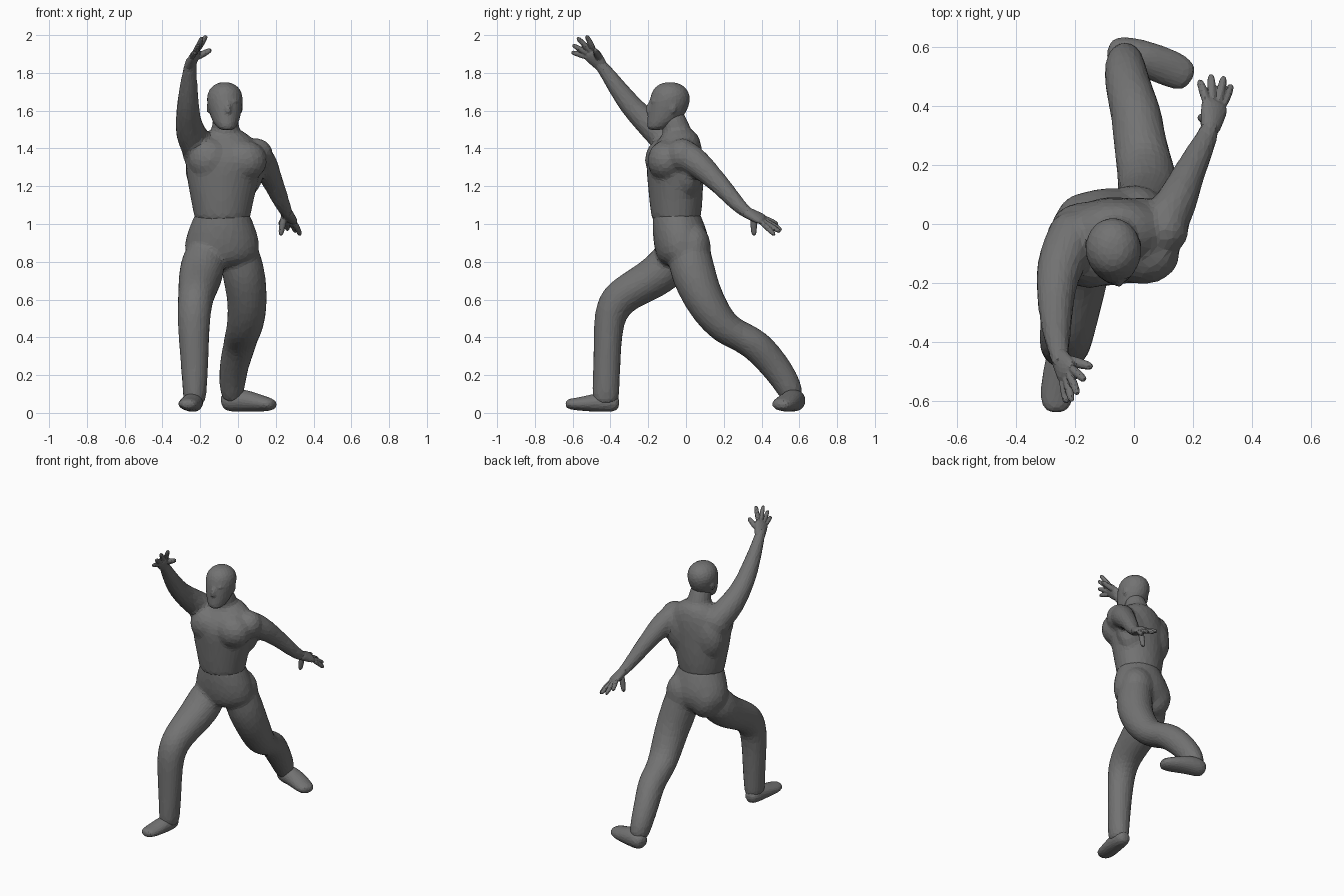
import bpy, bmesh, math
from mathutils import Vector, Matrix

SIDES = 12
GROW = 1.045  # makes up for shrinking under subdivision
DARK = bpy.data.materials.new("dark_grey")
DARK.diffuse_color = (.17, .17, .17, 1)


def tube(bm, sections, ref=(1, 0, 0), axis=None):
    """Loft of ellipses; a section is x, y, z, half width along ref, half depth."""
    pts = [Vector(s[:3]) for s in sections]
    rings = []
    for i, s in enumerate(sections):
        t = Vector(axis) if axis else pts[min(i + 1, len(pts) - 1)] - pts[max(i - 1, 0)]
        t.normalize()
        side = Vector(ref)
        side = (side - t * side.dot(t)).normalized()
        up = t.cross(side)
        ra, rb = s[3] * GROW, (s[4] if len(s) > 4 else s[3]) * GROW
        rings.append([bm.verts.new(pts[i] + side * ra * math.cos(a) + up * rb * math.sin(a))
                      for a in (2 * math.pi * k / SIDES for k in range(SIDES))])
    for a, b in zip(rings, rings[1:]):
        for k in range(SIDES):
            n = (k + 1) % SIDES
            bm.faces.new((a[k], a[n], b[n], b[k]))
    bm.faces.new(rings[0][::-1])
    bm.faces.new(rings[-1])


def blob(bm, centre, size):
    m = Matrix.Translation(centre) @ Matrix.Diagonal((*size, 1))
    bmesh.ops.create_uvsphere(bm, u_segments=12, v_segments=8, radius=1.06, matrix=m)


def finish(name, bm, voxel, smooth=4, keep=.12):
    """Fuse the overlapping volumes into one skin, then reduce it to flat facets."""
    bmesh.ops.recalc_face_normals(bm, faces=bm.faces[:])
    mesh = bpy.data.meshes.new(name)
    bm.to_mesh(mesh)
    bm.free()
    mesh.materials.append(DARK)
    ob = bpy.data.objects.new(name, mesh)
    bpy.context.collection.objects.link(ob)
    sub = ob.modifiers.new("round", 'SUBSURF')
    sub.levels = sub.render_levels = 2
    r = ob.modifiers.new("fuse", 'REMESH')
    r.mode, r.voxel_size = 'VOXEL', voxel
    s = ob.modifiers.new("soften", 'SMOOTH')
    s.factor, s.iterations = 0.5, smooth
    ob.modifiers.new("facets", 'DECIMATE').ratio = keep


# Trousers: pelvis, bent front leg, trailing rear leg
bm = bmesh.new()
tube(bm, [(-.083, -.05, 1.075, .14, .12), (-.083, -.05, 1.045, .146, .128),
          (-.083, -.034, .97, .18, .144), (-.085, -.022, .89, .202, .149),
          (-.085, -.022, .81, .192, .13), (-.085, -.022, .77, .1, .08)], axis=(0, 0, -1))
tube(bm, [(-.172, -.03, .88, .1, .1), (-.187, -.09, .775, .12, .118),
          (-.203, -.19, .70, .113, .106), (-.217, -.3, .645, .1, .097),
          (-.227, -.37, .59, .092, .1), (-.234, -.405, .51, .088, .084),
          (-.234, -.415, .4, .081, .075), (-.229, -.42, .22, .071, .071),
          (-.229, -.425, .1, .063, .073), (-.232, -.425, .035, .056, .066)])
tube(bm, [(-.01, .01, .93, .09, .1), (.022, .022, .78, .116, .124),
          (.05, .078, .63, .107, .108), (.047, .143, .52, .102, .098),
          (.033, .213, .44, .094, .085), (.017, .29, .405, .089, .08),
          (.01, .37, .362, .086, .086),
          (-.02, .46, .265, .078, .081), (-.033, .545, .145, .07, .072),
          (-.03, .575, .05, .05, .055)])
blob(bm, (.0, .038, .87), (.11, .095, .13))
blob(bm, (-.15, .015, .87), (.115, .095, .13))
finish("trousers", bm, .012, 12)

# Upper body: torso, chest, shoulders, neck, raised arm, trailing arm
bm = bmesh.new()
tube(bm, [(-.083, -.052, 1.01, .14, .122), (-.083, -.052, 1.03, .148, .13),
          (-.083, -.053, 1.12, .164, .141), (-.08, -.056, 1.23, .19, .147),
          (-.073, -.062, 1.34, .207, .152), (-.068, -.047, 1.41, .19, .13),
          (-.066, -.03, 1.465, .13, .098), (-.066, -.035, 1.505, .078, .072)],
     ref=(1, .12, 0), axis=(0, 0, 1))
blob(bm, (.03, -.105, 1.335), (.125, .1, .105))     # chest
blob(bm, (-.15, -.118, 1.34), (.115, .1, .11))
blob(bm, (.1, -.02, 1.365), (.086, .085, .085))     # shoulders
blob(bm, (-.205, -.04, 1.38), (.09, .085, .1))
blob(bm, (.02, .01, 1.29), (.12, .08, .15))         # shoulder blades
blob(bm, (-.16, -.005, 1.29), (.12, .08, .15))
tube(bm, [(-.065, -.02, 1.4, .085), (-.065, -.043, 1.48, .075),
          (-.067, -.07, 1.55, .069), (-.067, -.08, 1.6, .06)])
tube(bm, [(-.17, -.0, 1.34, .09), (-.215, -.06, 1.41, .09), (-.257, -.15, 1.49, .078),
          (-.265, -.24, 1.57, .064), (-.265, -.3, 1.635, .059), (-.262, -.37, 1.73, .048),
          (-.254, -.44, 1.83, .035), (-.245, -.475, 1.87, .032), (-.24, -.485, 1.885, .022)])
tube(bm, [(.04, -.05, 1.38, .07), (.098, -.005, 1.372, .08), (.138, .06, 1.322, .073),
          (.165, .125, 1.263, .062), (.193, .185, 1.203, .052), (.222, .245, 1.135, .046),
          (.25, .3, 1.075, .036), (.263, .345, 1.048, .031), (.268, .365, 1.04, .022)])
finish("upper_body", bm, .012, 10)

# Head, brow, nose, ears
bm = bmesh.new()
tube(bm, [(-.058, -.165, 1.495, .035, .035), (-.062, -.14, 1.52, .058, .068),
          (-.066, -.11, 1.56, .077, .094), (-.069, -.092, 1.62, .091, .107),
          (-.07, -.083, 1.67, .097, .107), (-.07, -.083, 1.715, .083, .091),
          (-.07, -.085, 1.743, .048, .055), (-.07, -.085, 1.751, .02, .02)],
     ref=(1, .1, 0), axis=(0, 0, 1))
blob(bm, (-.06, -.168, 1.648), (.06, .022, .014))
tube(bm, [(-.055, -.182, 1.655, .012), (-.052, -.2, 1.61, .016), (-.052, -.198, 1.585, .018)])
for x in (-.157, .016):
    blob(bm, (x, -.07, 1.615), (.01, .018, .028))
finish("head", bm, .009, 3, .14)


# Hands: flat palm, four fingers and a thumb
def hand(name, wrist, knuckle, across, tips, thumb):
    bm = bmesh.new()
    wrist, knuckle, across = Vector(wrist), Vector(knuckle), Vector(across).normalized()
    mid = wrist.lerp(knuckle, .55)
    tube(bm, [(*wrist.lerp(mid, -.4), .03, .028), (*wrist.lerp(mid, .2), .037, .028),
              (*mid, .047, .025), (*knuckle, .051, .019)], ref=across)
    for i, tip in enumerate(tips):
        base = knuckle + across * (i - 1.5) * .024
        bend = base.lerp(Vector(tip), .5)
        start = base.lerp(wrist, .25)
        tube(bm, [(*start, .015), (*bend, .0145), (*tip, .012)], ref=across)
    t0 = wrist.lerp(knuckle, .3) - across * .02
    tube(bm, [(*t0, .02), (*t0.lerp(Vector(thumb), .6), .017), (*thumb, .013)], ref=(0, 0, 1))
    finish(name, bm, .005, 2, .15)


hand("raised_hand", (-.252, -.45, 1.84), (-.222, -.515, 1.915), (-.06, -.075, -.08),
     [(-.165, -.53, 2.0), (-.19, -.58, 1.99), (-.21, -.605, 1.95), (-.228, -.61, 1.91)],
     (-.138, -.485, 1.925))
hand("trailing_hand", (.258, .325, 1.06), (.277, .42, 1.015), (.105, -.02, -.05),
     [(.22, .49, .995), (.26, .51, .965), (.305, .503, .955), (.33, .473, .938)],
     (.225, .36, .935))

# Shoes: front one points forward, rear one is turned out
shoes = {
    "front_shoe": ((1, 0, 0), [(-.233, -.35, .045, .035, .035), (-.235, -.4, .055, .053, .053),
                   (-.243, -.47, .056, .057, .051), (-.258, -.55, .047, .059, .037),
                   (-.265, -.61, .047, .053, .03), (-.265, -.64, .047, .03, .02)]),
    "rear_shoe": ((0, 1, 0), [(-.09, .59, .055, .035, .035), (-.05, .58, .065, .058, .06),
                  (.02, .565, .068, .061, .06), (.09, .54, .056, .063, .05),
                  (.15, .515, .046, .062, .039), (.198, .487, .043, .044, .026)]),
}
for name, (ref, sections) in shoes.items():
    bm = bmesh.new()
    tube(bm, sections, ref=ref)
    for v in bm.verts:  # flat sole
        v.co.z = max(v.co.z, .004)
    finish(name, bm, .009, 3, .14)
